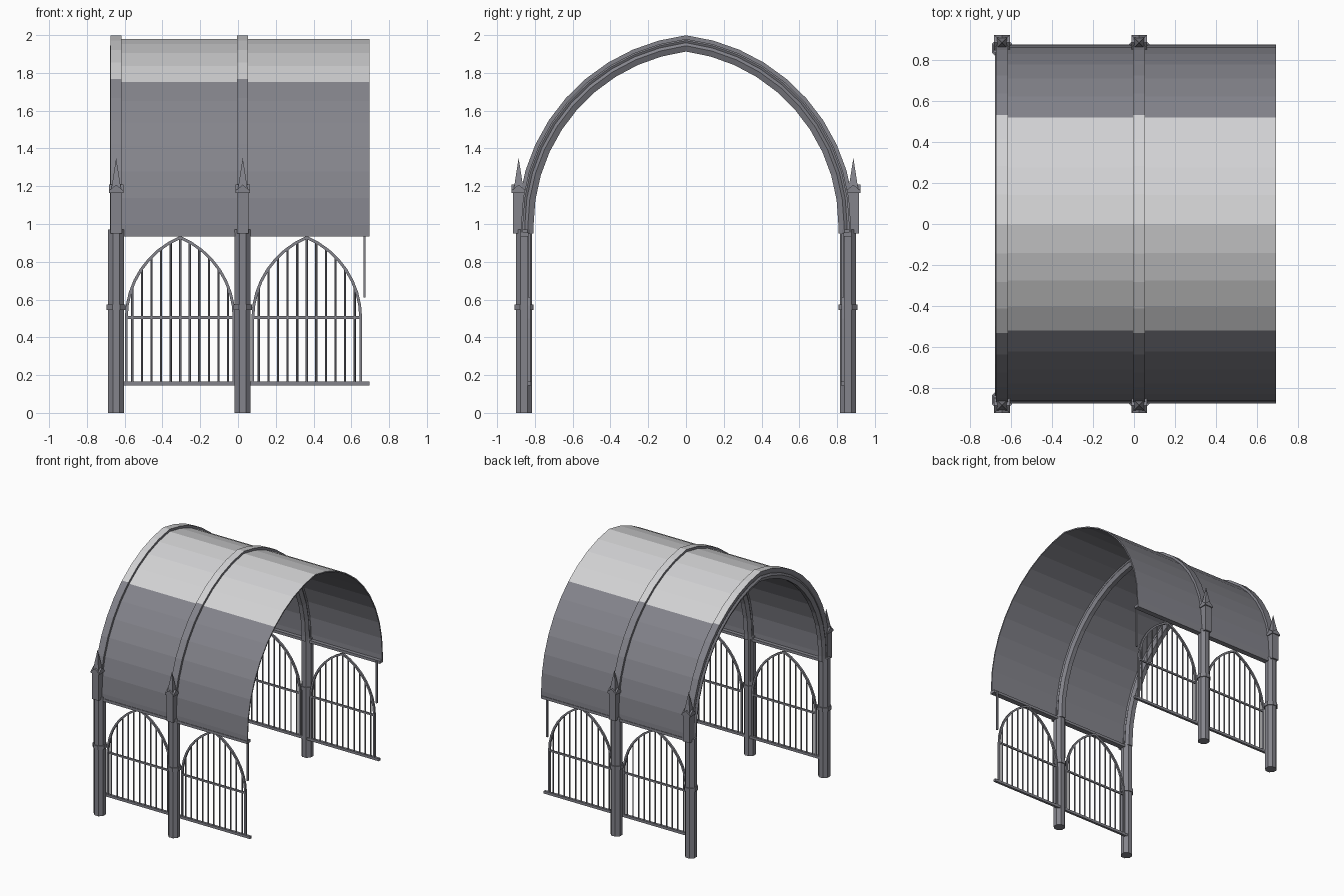
import bpy, bmesh
from math import sqrt, acos, sin, cos, pi
from mathutils import Matrix, Vector

if "Cube" in bpy.data.objects:
    bpy.data.objects.remove(bpy.data.objects["Cube"])


def material(name, rgb):
    m = bpy.data.materials.new(name)
    m.use_nodes = True
    m.diffuse_color = (*rgb, 1)
    m.node_tree.nodes["Principled BSDF"].inputs["Base Color"].default_value = (*rgb, 1)
    return m


SLATE = material("slate grey", (0.23, 0.23, 0.26))
PALE = material("pale grey", (0.64, 0.64, 0.65))


def finish(name, bm, pale_top=False):
    bmesh.ops.recalc_face_normals(bm, faces=bm.faces)
    mesh = bpy.data.meshes.new(name)
    mesh.materials.append(SLATE)
    if pale_top:
        # upper panels facing the sky are pale
        mesh.materials.append(PALE)
        bm.normal_update()
        for f in bm.faces:
            f.material_index = int(f.normal.z > 0.76)
    bm.to_mesh(mesh)
    bm.free()
    ob = bpy.data.objects.new(name, mesh)
    bpy.context.collection.objects.link(ob)
    return ob


def box(bm, x0, x1, y0, y1, z0, z1):
    size = Matrix.Diagonal((x1 - x0, y1 - y0, z1 - z0, 1))
    mid = Vector((x0 + x1, y0 + y1, z0 + z1)) / 2
    bmesh.ops.create_cube(bm, size=1, matrix=Matrix.Translation(mid) @ size)


def cone(bm, x, y, z0, z1, r0, r1, sides):
    turn = Matrix.Rotation(pi / sides, 4, "Z")
    bmesh.ops.create_cone(bm, cap_ends=True, segments=sides, radius1=r0, radius2=r1,
                          depth=z1 - z0,
                          matrix=Matrix.Translation((x, y, (z0 + z1) / 2)) @ turn)


def arch_points(r, c, spring, base, n):
    """Pointed arch of two arcs, with straight legs down to base."""
    end = acos(c / r)
    half = [(r - c, base)]
    half += [(r * cos(end * i / n) - c, spring + r * sin(end * i / n)) for i in range(n + 1)]
    return [(-u, z) for u, z in half] + [p for p in reversed(half[:-1])]


def sweep_arch(bm, profile, c, spring, base, n, place):
    """Profile is a loop of (depth, radius); place maps (depth, across, height)."""
    rows = [[bm.verts.new(place(d, u, z)) for u, z in arch_points(r, c, spring, base, n)]
            for d, r in profile]
    for a, b in zip(rows, rows[1:] + rows[:1]):
        for i in range(len(a) - 1):
            bm.faces.new((a[i], a[i + 1], b[i + 1], b[i]))
    bm.faces.new([row[0] for row in rows])
    bm.faces.new([row[-1] for row in rows])


BAYS = {"end": -0.645, "middle": 0.025}
SIDES = {"front": -1, "back": 1}
VAULT = dict(c=0.12, spring=0.994, base=0.95, n=10)

# Vaulted roof
bm = bmesh.new()
sweep_arch(bm, [(-0.67, 0.993), (0.695, 0.993), (0.695, 0.983), (-0.67, 0.983)],
           place=lambda d, u, z: (d, u, z), **VAULT)
finish("roof", bm, True)

# Moulded ribs
half_rib = [(0.029, 1.012), (0.029, 0.985), (0.022, 0.973), (0.033, 0.957), (0.018, 0.927)]
rib = half_rib + [(-d, r) for d, r in reversed(half_rib)]
for bay, x in BAYS.items():
    bm = bmesh.new()
    sweep_arch(bm, rib, place=lambda d, u, z: (x + d, u, z), **VAULT)
    finish(bay + "_rib", bm, True)

for side, s in SIDES.items():
    for bay, x in BAYS.items():
        # Octagonal column with collar
        bm = bmesh.new()
        y = s * 0.858
        cone(bm, x, y, 0, 0.97, 0.046, 0.046, 8)
        cone(bm, x, y, 0.545, 0.575, 0.054, 0.054, 8)
        finish(f"{side}_{bay}_column", bm)

        # Pinnacle: shaft, cap, four gablets and spire
        bm = bmesh.new()
        y = s * 0.886
        box(bm, x - 0.03, x + 0.03, y - 0.03, y + 0.03, 0.95, 1.17)
        box(bm, x - 0.038, x + 0.038, y - 0.038, y + 0.038, 1.165, 1.178)
        cone(bm, x, y, 1.178, 1.35, 0.038, 0, 4)
        for k in range(4):
            turn = Matrix.Translation((x, y, 0)) @ Matrix.Rotation(k * pi / 2, 4, "Z")
            a, b, t, back = [bm.verts.new(turn @ Vector(p)) for p in (
                (-0.038, -0.038, 1.176), (0.038, -0.038, 1.176),
                (0, -0.038, 1.208), (0, 0, 1.208))]
            for f in ((a, b, t), (a, t, back), (t, b, back), (a, back, b)):
                bm.faces.new(f)
        finish(f"{side}_{bay}_pinnacle", bm)

        # Arched grille with bars
        bm = bmesh.new()
        mid, y = x + 0.339, s * 0.83
        c, r, spring = 0.179, 0.472, 0.5
        tube = [(-0.008, r), (0.008, r), (0.008, r - 0.015), (-0.008, r - 0.015)]
        sweep_arch(bm, tube, c, spring, 0.155, 8, lambda d, u, z: (mid + u, y + d, z))
        for i in range(-5, 6):
            u = i * 0.0507
            top = spring + sqrt((r - 0.01) ** 2 - (abs(u) + c) ** 2)
            cone(bm, mid + u, y, 0.155, top, 0.006, 0.006, 6)
        box(bm, mid - 0.29, mid + 0.29, y - 0.006, y + 0.006, 0.498, 0.512)
        # hanging bar at the far edge of the bay
        box(bm, x + 0.639, x + 0.65, y - 0.007, y + 0.007, 0.61, 0.95)
        finish(f"{side}_{bay}_grille", bm)

    # Bottom rail and eave rail
    bm = bmesh.new()
    box(bm, -0.645, 0.695, s * 0.83 - 0.01, s * 0.83 + 0.01, 0.145, 0.166)
    finish(side + "_bottom_rail", bm)
    bm = bmesh.new()
    box(bm, -0.645, 0.695, s * 0.855 - 0.022, s * 0.855 + 0.022, 0.934, 0.956)
    finish(side + "_eave_rail", bm)
